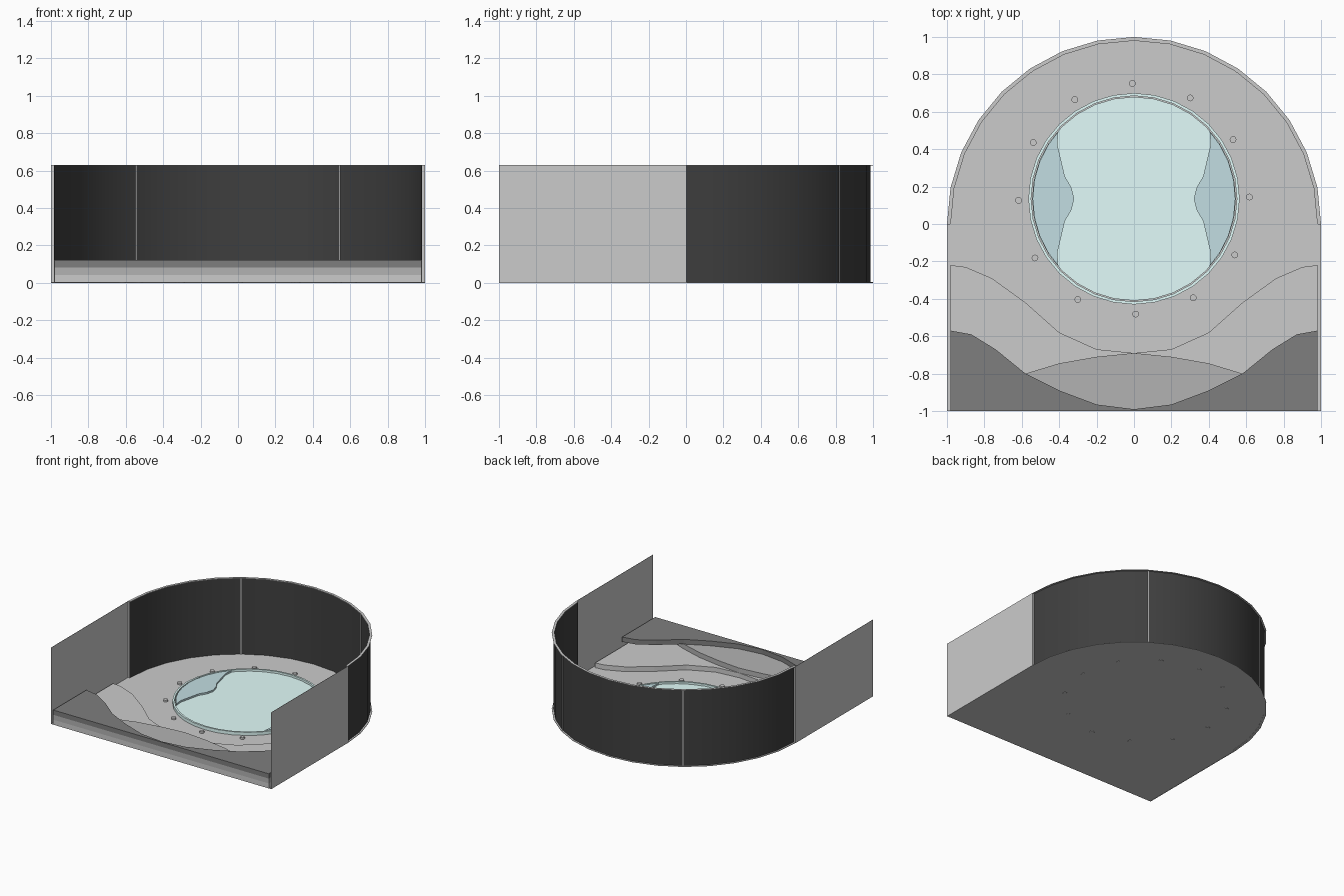
import bpy, bmesh
from math import sin, cos, pi, radians

if "Cube" in bpy.data.objects:
    bpy.data.objects.remove(bpy.data.objects["Cube"])

H = 0.63          # wall height
CY = 0.135        # centre of the round tank in y
FLOOR = 0.004


def material(name, rgb):
    m = bpy.data.materials.new(name)
    m.diffuse_color = (*rgb, 1)
    m.use_nodes = True
    m.node_tree.nodes["Principled BSDF"].inputs["Base Color"].default_value = m.diffuse_color
    return m


MID = material("mid_grey", (0.45, 0.45, 0.45))
DARK = material("dark_grey", (0.21, 0.21, 0.21))
BLACK = material("wall_black", (0.05, 0.05, 0.05))
ICE = material("pale_teal", (0.76, 0.98, 0.96))
SHELF = material("blue_grey", (0.54, 0.73, 0.76))


def finish(name, bm, mat=None, smooth=False, recalc=True):
    if recalc:
        bmesh.ops.recalc_face_normals(bm, faces=bm.faces)
    me = bpy.data.meshes.new(name)
    bm.to_mesh(me)
    bm.free()
    ob = bpy.data.objects.new(name, me)
    bpy.context.collection.objects.link(ob)
    if mat:
        me.materials.append(mat)
    if smooth:
        bpy.ops.object.select_all(action='DESELECT')
        ob.select_set(True)
        bpy.context.view_layer.objects.active = ob
        bpy.ops.object.shade_smooth_by_angle(angle=radians(30))
    return ob


def prism(name, pts, z0, z1, mat=None, smooth=False):
    """Extrude a flat outline from z0 to z1."""
    bm = bmesh.new()
    f = bm.faces.new([bm.verts.new((x, y, z0)) for x, y in pts])
    r = bmesh.ops.extrude_face_region(bm, geom=[f])
    for v in r['geom']:
        if isinstance(v, bmesh.types.BMVert):
            v.co.z = z1
    return finish(name, bm, mat, smooth)


def sweep(name, profile, a0, a1, n, cy=0, mat=None, closed=True):
    """Turn an (r, z) profile around a vertical axis."""
    full = a1 - a0 > 2 * pi - 1e-4
    bm = bmesh.new()
    rows = []
    for i in range(n if full else n + 1):
        a = a0 + (a1 - a0) * i / n
        rows.append([bm.verts.new((r * cos(a), cy + r * sin(a), z)) for r, z in profile])
    m = len(profile)
    for i in range(n):
        p, q = rows[i], rows[(i + 1) % len(rows)]
        for j in range(m if closed else m - 1):
            k = (j + 1) % m
            bm.faces.new((p[j], q[j], q[k], p[k]))
    if closed and not full:
        bm.faces.new(rows[0])
        bm.faces.new(rows[-1])
    return finish(name, bm, mat, True)


def arc(r, a0, a1, n, cy=0):
    return [(r * cos(a0 + (a1 - a0) * i / n), cy + r * sin(a0 + (a1 - a0) * i / n))
            for i in range(n + 1)]


# D-shaped floor
prism("floor", arc(1, 0, pi, 16) + [(-1, -1), (1, -1)], 0.002, FLOOR)

# Stepped terrain at the front, outlines given for the right half
def terrain(name, half, z0, z1, mat=None):
    pts = [(-x, y) for x, y in reversed(half[1:])] + half
    prism(name, [(-0.98, -1)] + pts + [(0.98, -1)], z0, z1, mat)


terrain("terrain_low", [(0, -0.69), (0.2, -0.67), (0.4, -0.58), (0.58, -0.42), (0.76, -0.29),
                        (0.9, -0.23), (0.98, -0.22)], FLOOR, 0.043)
terrain("terrain_mid", [(0, -0.69), (0.2, -0.71), (0.4, -0.745), (0.58, -0.80),
                        (0.78, -0.88), (0.98, -0.97)], 0.043, 0.083, MID)
terrain("terrain_high", [(0, -0.99), (0.2, -0.965), (0.4, -0.89), (0.58, -0.80), (0.74, -0.67),
                         (0.87, -0.59), (0.98, -0.57)], 0.083, 0.122, DARK)

# Curved back wall with rims above and below
sweep("back_wall", [(0.982, 0.004), (0.986, 0.004), (0.986, H - 0.004), (0.982, H - 0.004)],
      0, pi, 16, mat=BLACK)
for name, z in (("top_rim", H - 0.004), ("bottom_rim", 0.0)):
    sweep(name, [(0.98, z), (1, z), (1, z + 0.004), (0.98, z + 0.004)], 0, pi, 16)

# Vertical posts and flat side panels
for side, sx in (("right", 1), ("left", -1)):
    for label, deg, r0, r1 in (("end", 0, 0.984, 1.0), ("middle", 56.25, 0.978, 0.991)):
        a = radians(deg)
        w = 0.004
        pts = [(sx * (r * cos(a) - t * sin(a)), r * sin(a) + t * cos(a))
               for r, t in ((r0, -w), (r1, -w), (r1, w), (r0, w))]
        prism(f"{label}_post_{side}", pts, 0, H)
    prism(f"side_panel_{side}", [(sx, -1), (sx, 0), (sx * 0.998, 0), (sx * 0.998, -1)], 0, H)

# Round pool: rim, surface and two raised shelves
sweep("pool_rim", [(0.565, FLOOR), (0.565, 0.03), (0.55, 0.03), (0.55, FLOOR)],
      0, 2 * pi, 32, CY, ICE)
prism("pool_surface", arc(0.545, 0, 2 * pi, 32, CY)[:-1], FLOOR, 0.016, ICE, True)
edge = [(0.41, 0.29), (0.37, 0.12), (0.335, 0.06), (0.32, 0)]
inner = edge + [(x, -y) for x, y in reversed(edge[:-1])]
outer = arc(0.542, radians(-42), radians(42), 8, CY)
for side, sx in (("right", 1), ("left", -1)):
    pts = outer + [(0.405, CY + 0.355)] + [(x, CY + y) for x, y in inner] + [(0.405, CY - 0.355)]
    prism(f"pool_shelf_{side}", [(sx * x, y) for x, y in pts], 0.015, 0.03, SHELF)

# Ring of twelve bolts through the floor
for i in range(12):
    a = 2 * pi * i / 12 + 0.015
    bx, by = 0.617 * cos(a), CY + 0.617 * sin(a)
    prism(f"bolt_{i + 1}", [(bx + 0.018 * cos(t * pi / 6), by + 0.018 * sin(t * pi / 6))
                            for t in range(12)], 0, 0.018)
